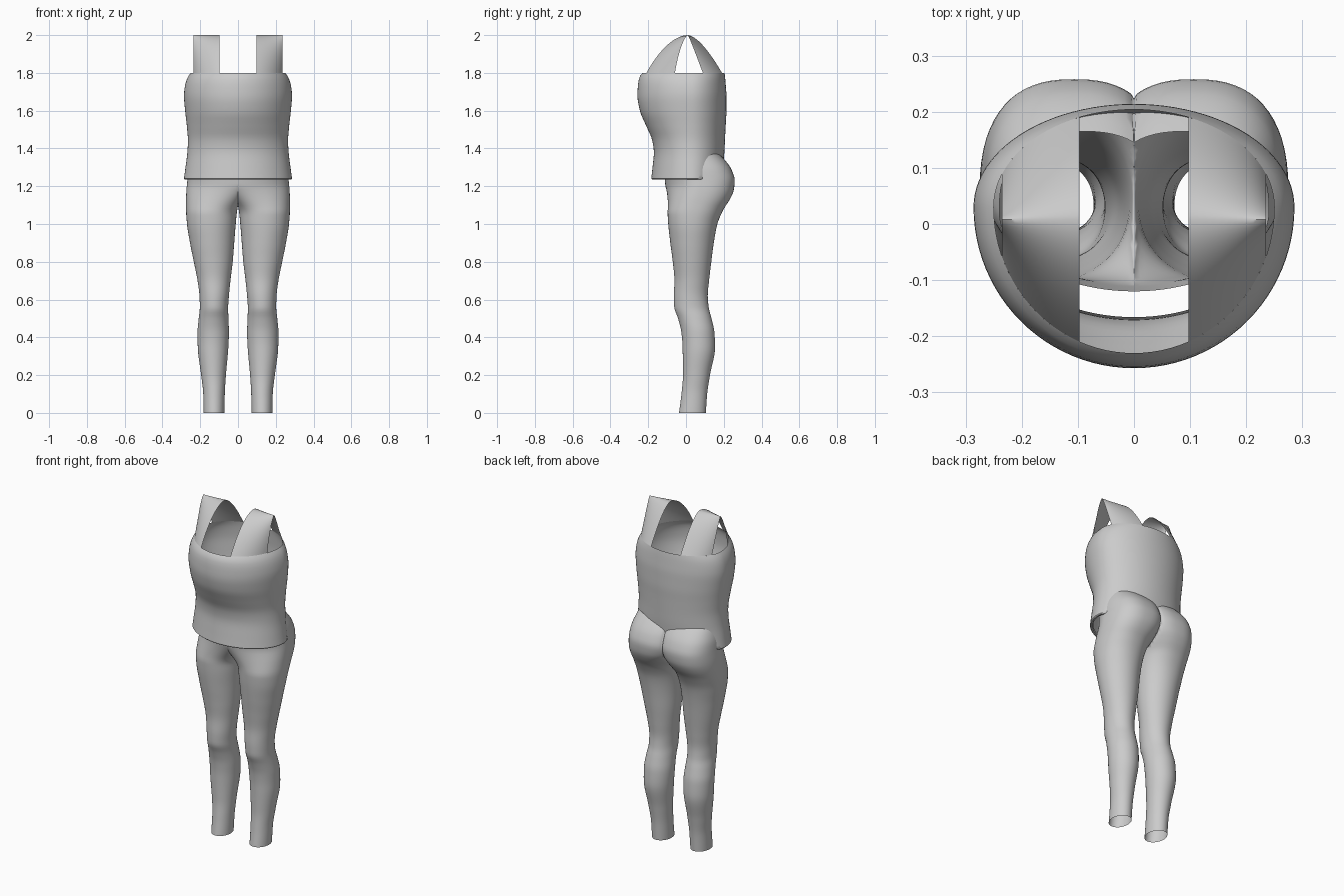
import bpy, bmesh, math

if "Cube" in bpy.data.objects:
    bpy.data.objects.remove(bpy.data.objects["Cube"])

fabric = bpy.data.materials.new("light_grey")
fabric.diffuse_color = (0.6, 0.6, 0.6, 1)
fabric.use_nodes = True
fabric.node_tree.nodes["Principled BSDF"].inputs["Base Color"].default_value = fabric.diffuse_color


def resample(rows, step):
    """Smooth rows keyed by height (first value) with a monotone cubic."""
    n, dims = len(rows), len(rows[0])
    slopes = []
    for i in range(n):
        s = []
        for d in range(dims):
            if i in (0, n - 1):
                a, b = (0, 1) if i == 0 else (n - 2, n - 1)
                s.append((rows[b][d] - rows[a][d]) / (rows[b][0] - rows[a][0]))
            else:
                p = (rows[i][d] - rows[i-1][d]) / (rows[i][0] - rows[i-1][0])
                q = (rows[i+1][d] - rows[i][d]) / (rows[i+1][0] - rows[i][0])
                s.append(0 if p * q <= 0 else 2 * p * q / (p + q))
        slopes.append(s)
    out = []
    for i in range(n - 1):
        h = rows[i+1][0] - rows[i][0]
        k = max(1, round(h / step))
        for j in range(k):
            t = j / k
            a, b = 2*t**3 - 3*t*t + 1, t**3 - 2*t*t + t
            c, e = 3*t*t - 2*t**3, t**3 - t*t
            out.append([a*rows[i][d] + b*h*slopes[i][d] + c*rows[i+1][d]
                        + e*h*slopes[i+1][d] for d in range(dims)])
    return out + [list(rows[-1])]


def grid(bm, rings, closed):
    """Skin a list of equally long point rows with quads."""
    vs = [[bm.verts.new(p) for p in r] for r in rings]
    m = len(vs[0])
    for lo, hi in zip(vs, vs[1:]):
        for i in range(m if closed else m - 1):
            j = (i + 1) % m
            bm.faces.new((lo[i], lo[j], hi[j], hi[i]))


def finish(bm, name, flip=False):
    me = bpy.data.meshes.new(name)
    bm.to_mesh(me)
    bm.free()
    ob = bpy.data.objects.new(name, me)
    bpy.context.collection.objects.link(ob)
    me.materials.append(fabric)
    bpy.ops.object.select_all(action='DESELECT')
    ob.select_set(True)
    bpy.context.view_layer.objects.active = ob
    bpy.ops.object.shade_smooth_by_angle(angle=math.radians(50))
    mod = ob.modifiers.new("mirror", 'MIRROR')
    mod.use_clip = True
    mod.merge_threshold = 0.0005
    return ob


def power(c, e):
    return math.copysign(abs(c) ** e, c)


# Leggings: height, inner x, outer x, front y, back y, squareness
LEG = [
    (0.00, 0.072, 0.182, -0.037, 0.105, 2),
    (0.10, 0.070, 0.184, -0.024, 0.112, 2),
    (0.20, 0.064, 0.195, -0.016, 0.127, 2),
    (0.35, 0.051, 0.213, -0.018, 0.154, 2),
    (0.43, 0.048, 0.214, -0.025, 0.150, 2),
    (0.50, 0.051, 0.208, -0.042, 0.135, 2),
    (0.56, 0.052, 0.202, -0.062, 0.120, 2),
    (0.62, 0.048, 0.204, -0.064, 0.115, 2),
    (0.70, 0.040, 0.214, -0.061, 0.122, 2),
    (0.80, 0.028, 0.234, -0.070, 0.134, 2),
    (0.90, 0.020, 0.254, -0.083, 0.147, 2),
    (1.00, 0.012, 0.270, -0.094, 0.166, 2.1),
    (1.08, 0.003, 0.275, -0.099, 0.200, 2.2),
    (1.13, -0.020, 0.275, -0.103, 0.232, 2.3),
    (1.18, -0.045, 0.273, -0.107, 0.253, 2.4),
    (1.23, -0.055, 0.268, -0.112, 0.258, 2.5),
    (1.29, -0.055, 0.262, -0.117, 0.240, 2.5),
    (1.34, -0.055, 0.250, -0.120, 0.205, 2.5),
    (1.38, -0.055, 0.240, -0.120, 0.165, 2.5),
]
rings = []
for z, xi, xo, yf, yb, sq in resample(LEG, 0.016):
    cx, hw = (xi + xo) / 2, (xo - xi) / 2
    cy, ry = (yf + yb) / 2, (yb - yf) / 2
    w = min(1, max(0, (z - 1.06) / 0.14))      # legs blend into one belly
    ring = []
    for i in range(64):
        a = 2 * math.pi * i / 64
        x = max(0, cx + hw * power(math.cos(a), 2 / sq))
        y = cy + ry * power(math.sin(a), 2 / sq)
        if math.sin(a) < -1e-6:
            belly = cy - ry * math.sqrt(max(0, 1 - (x / xo) ** 2))
            y += (belly - y) * w
        ring.append((x, y, z))
    rings.append(ring)
bm = bmesh.new()
grid(bm, rings, True)
# open the inside of the pelvis on the centre plane
mid = [f for f in bm.faces if all(v.co.x < 1e-5 for v in f.verts)]
bmesh.ops.delete(bm, geom=mid, context='FACES')
bmesh.ops.remove_doubles(bm, verts=bm.verts, dist=1e-5)
finish(bm, "leggings")

# Tank top body: height, half width, front y, back y
BODY = [
    (1.240, 0.286, -0.184, 0.190),
    (1.300, 0.278, -0.177, 0.196),
    (1.380, 0.268, -0.170, 0.203),
    (1.440, 0.265, -0.178, 0.206),
    (1.520, 0.271, -0.211, 0.210),
    (1.600, 0.280, -0.244, 0.214),
    (1.680, 0.286, -0.257, 0.214),
    (1.740, 0.279, -0.254, 0.210),
    (1.785, 0.262, -0.243, 0.206),
    (1.800, 0.250, -0.230, 0.204),
]
CY = 0.03


def half_ring(z, hw, yf, yb):
    pts = []
    for i in range(49):
        a = -math.pi / 2 + math.pi * i / 48
        r = yb - CY if a > 0 else CY - yf
        pts.append((max(0, hw * math.cos(a)), CY + r * math.sin(a), z))
    return pts


bm = bmesh.new()
hem = [(1.243, 0.268, -0.166, 0.174), (1.236, 0.272, -0.170, 0.178),
       (1.235, 0.281, -0.179, 0.186)]          # rolled hem
grid(bm, [half_ring(*r) for r in hem + resample(BODY, 0.02)], False)
finish(bm, "tank_top_body")

# Shoulder strap: arch from the front rim over to the back rim
_, HW, YF, YB = BODY[-1]
X0, X1 = 0.097, 0.235
rings = []
for k in range(13):
    t = k / 12
    a = math.acos(X0 / HW) * (1 - t) + math.acos(X1 / HW) * t
    x, s = HW * math.cos(a), math.sin(a)
    p = 1.75 - 0.4 * t
    row = []
    for i in range(41):
        u = -1 + i / 20
        r = YB - CY if u > 0 else CY - YF
        row.append((x, CY + r * s * u - 0.022 * (1 - u * u),
                    1.8 + 0.2 * (1 - abs(u) ** p)))
    rings.append(row)
bm = bmesh.new()
grid(bm, rings, False)
bmesh.ops.reverse_faces(bm, faces=bm.faces)
finish(bm, "shoulder_straps")
